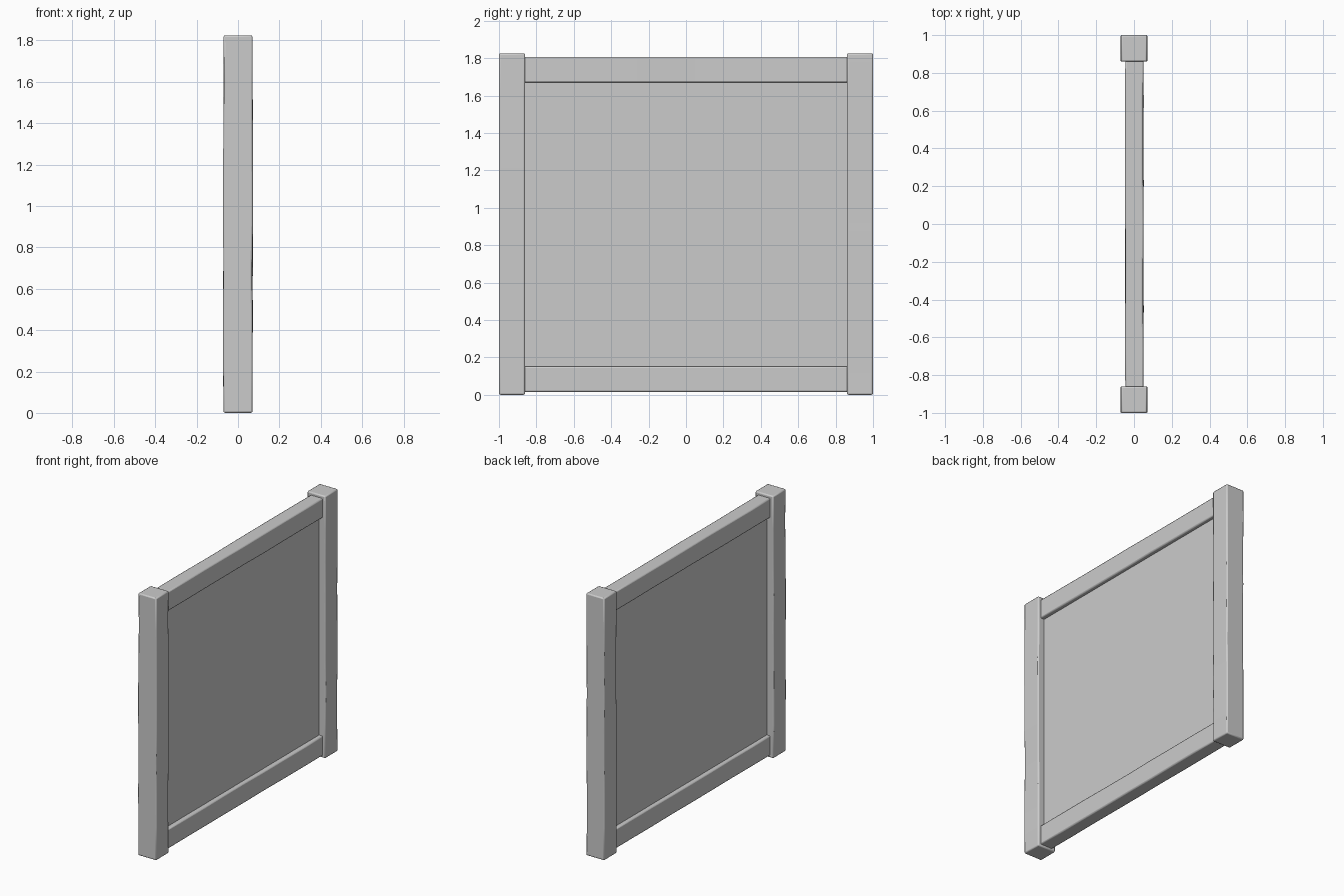
import bpy, bmesh, random
from mathutils import Vector

random.seed(4)
cube = bpy.data.objects.get("Cube")
if cube:
    bpy.data.objects.remove(cube, do_unlink=True)

grey = bpy.data.materials.new("plain grey")
grey.use_nodes = True
colour = (0.6, 0.6, 0.6, 1)
grey.diffuse_color = colour
grey.node_tree.nodes["Principled BSDF"].inputs["Base Color"].default_value = colour


def timber(name, low, high, axis, bevel=0.01, wear=0.0, cuts=7):
    """Box between two corners, cut along its length and lightly worn."""
    low, high = Vector(low), Vector(high)
    bm = bmesh.new()
    bmesh.ops.create_cube(bm, size=1)
    for v in bm.verts:
        v.co = (low + high) / 2 + v.co * (high - low)
    if wear:
        along = [e for e in bm.edges
                 if abs((e.verts[0].co - e.verts[1].co)[axis]) > 0.5]
        bmesh.ops.subdivide_edges(bm, edges=along, cuts=cuts)
        for v in bm.verts:
            if low[axis] + 0.01 < v.co[axis] < high[axis] - 0.01:
                v.co.x += random.uniform(-wear, wear)
    mesh = bpy.data.meshes.new(name)
    bm.to_mesh(mesh)
    bm.free()
    mesh.materials.append(grey)
    obj = bpy.data.objects.new(name, mesh)
    bpy.context.collection.objects.link(obj)
    if bevel:
        mod = obj.modifiers.new("worn_edges", "BEVEL")
        mod.width = bevel
        mod.segments = 2
        mod.limit_method = "ANGLE"
    bpy.ops.object.select_all(action="DESELECT")
    obj.select_set(True)
    bpy.context.view_layer.objects.active = obj
    bpy.ops.object.shade_smooth_by_angle()
    return obj


# Upright end posts
for name, side in (("front_post", -1), ("back_post", 1)):
    near, far = sorted((side * 0.86, side * 1.0))
    timber(name, (-0.07, near, 0), (0.07, far, 1.825), 2, 0.008, 0.003)

# Horizontal rails, let slightly into the posts
for name, bottom, top in (("bottom_rail", 0.015, 0.152), ("top_rail", 1.67, 1.805)):
    timber(name, (-0.046, -0.88, bottom), (0.05, 0.88, top), 1, 0.008, 0.002)

# Thin infill panel
timber("panel", (-0.02, -0.88, 0.1), (0.022, 0.88, 1.72), 2, 0)
